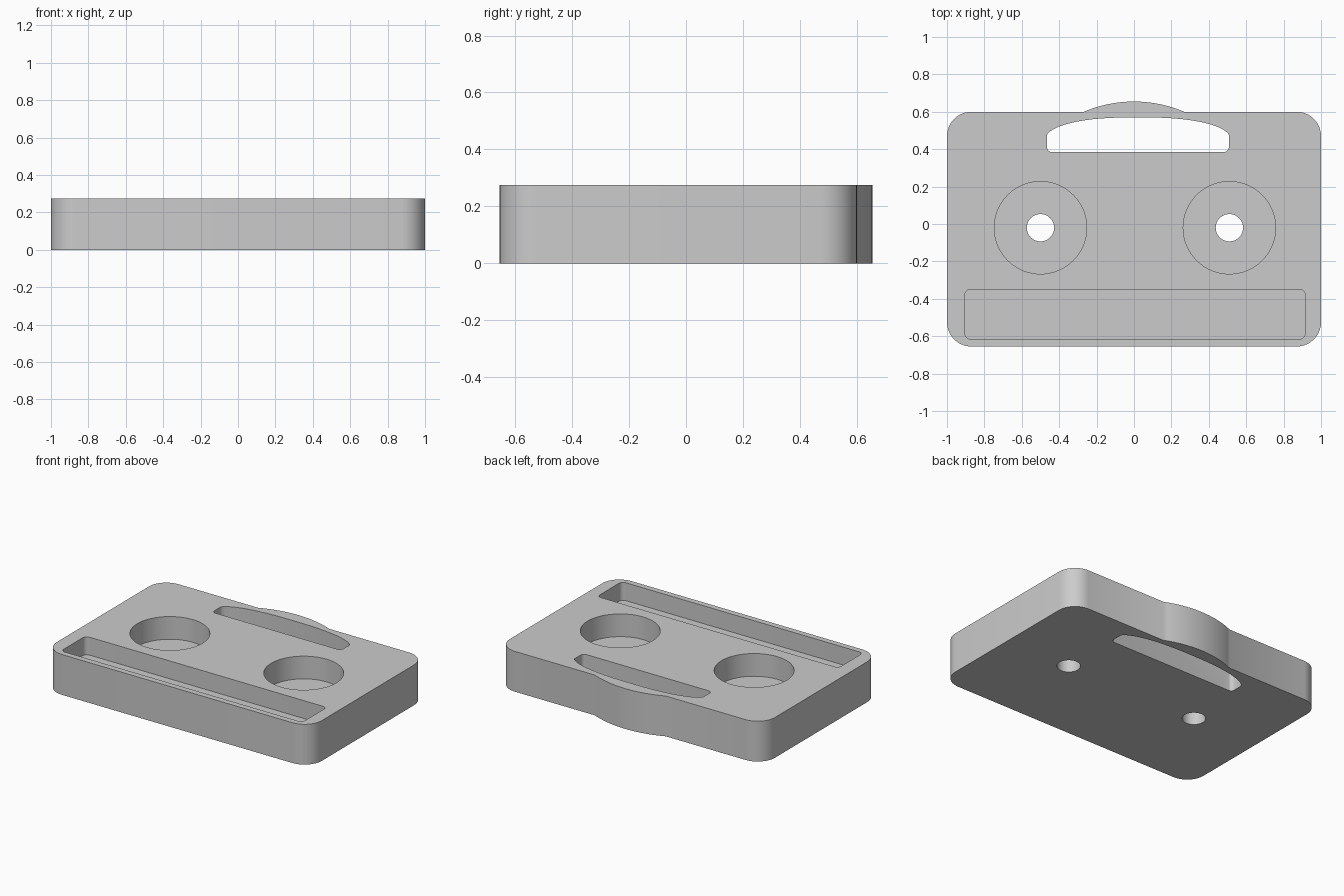
import bpy
import bmesh
from math import sin, cos, pi, asin, sqrt, radians

cube = bpy.data.objects.get("Cube")
if cube:
    bpy.data.objects.remove(cube, do_unlink=True)

HEIGHT = 0.275

grey = bpy.data.materials.new("plain_grey")
grey.use_nodes = True
colour = (0.6, 0.6, 0.6, 1)
grey.diffuse_color = colour
grey.node_tree.nodes["Principled BSDF"].inputs["Base Color"].default_value = colour


def arc(cx, cy, rx, ry, start, end, steps):
    """Points along an elliptical arc, angles in degrees."""
    angles = [radians(start + (end - start) * i / steps) for i in range(steps + 1)]
    return [(cx + rx * cos(a), cy + ry * sin(a)) for a in angles]


def rounded_rect(x0, x1, y0, y1, r, steps=8, top=()):
    """Counter-clockwise outline; extra points may be set into the top edge."""
    return (arc(x0 + r, y0 + r, r, r, 180, 270, steps)
            + arc(x1 - r, y0 + r, r, r, 270, 360, steps)
            + arc(x1 - r, y1 - r, r, r, 0, 90, steps)
            + list(top)
            + arc(x0 + r, y1 - r, r, r, 90, 180, steps))


def prism(name, outline, z0, z1):
    bm = bmesh.new()
    base = bm.faces.new([bm.verts.new((x, y, z0)) for x, y in outline])
    side = bmesh.ops.extrude_face_region(bm, geom=[base])
    verts = [v for v in side["geom"] if isinstance(v, bmesh.types.BMVert)]
    bmesh.ops.translate(bm, verts=verts, vec=(0, 0, z1 - z0))
    bmesh.ops.recalc_face_normals(bm, faces=bm.faces)
    mesh = bpy.data.meshes.new(name)
    bm.to_mesh(mesh)
    bm.free()
    mesh.materials.append(grey)
    obj = bpy.data.objects.new(name, mesh)
    bpy.context.collection.objects.link(obj)
    return obj


def cut(target, outline, floor):
    """Cut a pocket from the top face down to the floor height."""
    cutter = prism("cutter", outline, floor, HEIGHT + 0.1)
    cutter.hide_render = True
    mod = target.modifiers.new("pocket", "BOOLEAN")
    mod.operation = "DIFFERENCE"
    mod.solver = "EXACT"
    mod.object = cutter
    bpy.context.view_layer.objects.active = target
    bpy.ops.object.modifier_apply(modifier=mod.name)
    bpy.data.objects.remove(cutter, do_unlink=True)


# Body slab with a shallow bulge in the back edge
half, rise, back = 0.268, 0.055, 0.6
radius = (half ** 2 + rise ** 2) / (2 * rise)
spread = asin(half / radius) * 180 / pi
bulge = arc(0, back + rise - radius, radius, radius, 90 - spread, 90 + spread, 20)
body = prism("tray_body", rounded_rect(-1, 1, -0.655, back, 0.13, 10, bulge), 0, HEIGHT)

# Long front slot
cut(body, rounded_rect(-0.905, 0.915, -0.615, -0.35, 0.03, 5), HEIGHT - 0.122)

# Two round pockets with through holes
for x in (-0.5, 0.51):
    cut(body, arc(x, -0.02, 0.247, 0.247, 0, 360, 64)[:-1], HEIGHT - 0.155)
    cut(body, arc(x, -0.02, 0.073, 0.073, 0, 360, 40)[:-1], -0.1)

# Handle opening with a bowed back edge
left, right, low, corner = -0.465, 0.507, 0.385, 0.025
middle, width = (left + right) / 2, (right - left) / 2
steps = 24
bow = []
for i in range(steps + 1):
    u = cos(pi * i / steps)
    bow.append((middle + width * u, 0.475 + 0.095 * (1 - abs(u) ** 2.6) ** 0.62))
handle = (arc(left + corner, low + corner, corner, corner, 180, 270, 5)
          + arc(right - corner, low + corner, corner, corner, 270, 360, 5) + bow)
cut(body, handle, -0.1)

# Smooth curved walls, sharp rims
bpy.ops.object.select_all(action="DESELECT")
body.select_set(True)
bpy.context.view_layer.objects.active = body
bpy.ops.object.shade_smooth_by_angle(angle=radians(30))
